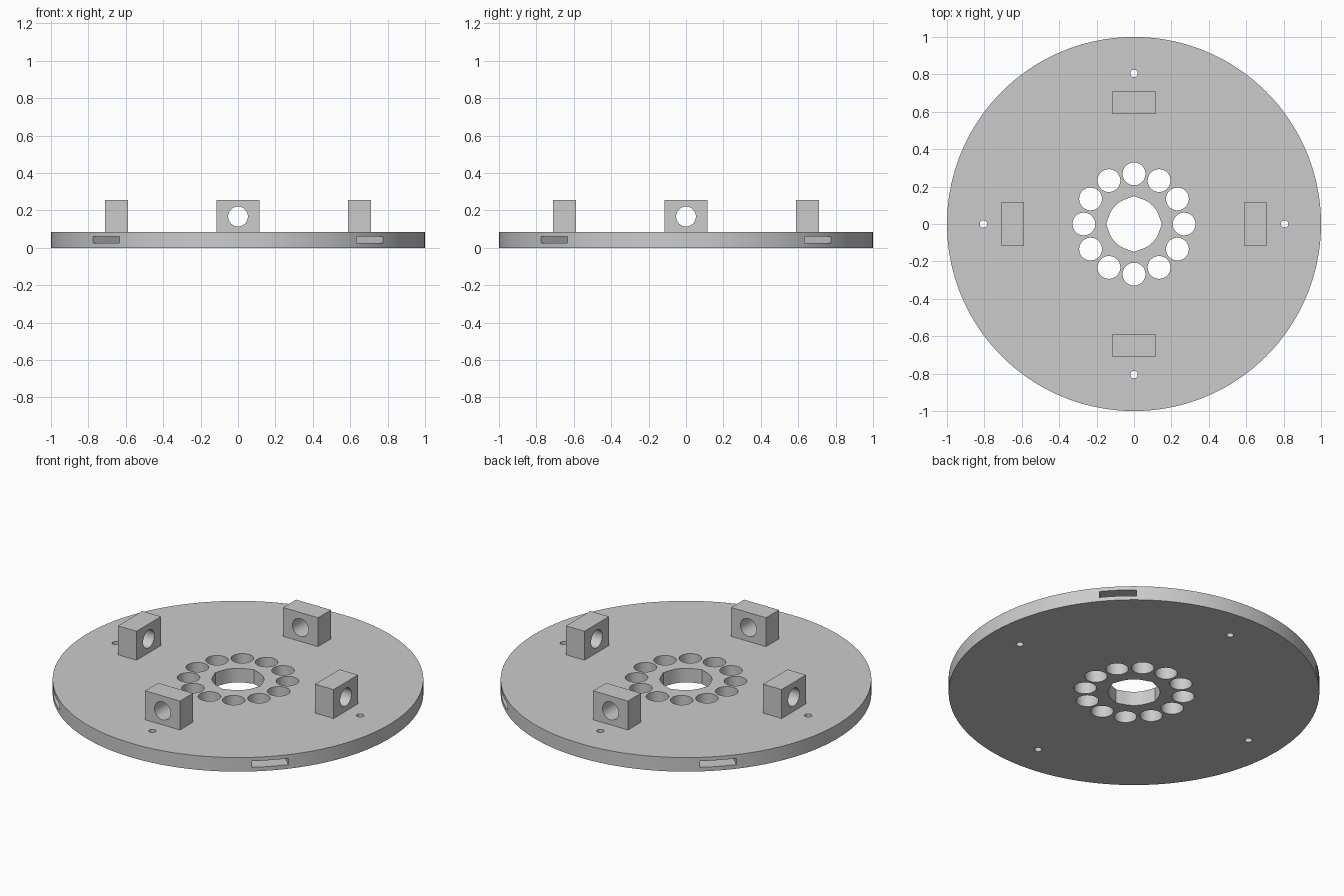
import bpy, bmesh, math
from mathutils import Matrix, Vector

if "Cube" in bpy.data.objects:
    bpy.data.objects.remove(bpy.data.objects["Cube"])

THICK = 0.084      # plate thickness
TOP = 0.256        # top of the blocks
BORE_Z = 0.167     # height of the block bores

grey = bpy.data.materials.new("plain_grey")
grey.use_nodes = True
grey.diffuse_color = (0.6, 0.6, 0.6, 1)
grey.node_tree.nodes["Principled BSDF"].inputs["Base Color"].default_value = (0.6, 0.6, 0.6, 1)


def make_object(name, bm):
    bmesh.ops.recalc_face_normals(bm, faces=bm.faces)
    mesh = bpy.data.meshes.new(name)
    bm.to_mesh(mesh)
    bm.free()
    mesh.materials.append(grey)
    obj = bpy.data.objects.new(name, mesh)
    bpy.context.collection.objects.link(obj)
    return obj


def add_cylinder(bm, radius, depth, matrix, segments):
    bmesh.ops.create_cone(bm, cap_ends=True, segments=segments, radius1=radius,
                          radius2=radius, depth=depth, matrix=matrix)


def add_box(bm, size, centre, angle=0):
    matrix = Matrix.Rotation(angle, 4, "Z") @ Matrix.Translation(centre) @ Matrix.Diagonal((*size, 1))
    bmesh.ops.create_cube(bm, size=1, matrix=matrix)


def polar(radius, angle, z):
    return Matrix.Translation((radius * math.cos(angle), radius * math.sin(angle), z))


def cut_and_shade(obj, cutter):
    cutter.hide_render = True
    mod = obj.modifiers.new("cut", "BOOLEAN")
    mod.operation = "DIFFERENCE"
    mod.solver = "EXACT"
    mod.object = cutter
    bpy.ops.object.select_all(action="DESELECT")
    bpy.context.view_layer.objects.active = obj
    obj.select_set(True)
    bpy.ops.object.modifier_apply(modifier=mod.name)
    bpy.data.objects.remove(cutter)
    bpy.ops.object.shade_smooth_by_angle(angle=math.radians(15))


def centre_opening(bm, radius=0.14, tip=0.149, steps=96):
    # Round opening drawn out to a slight point on each axis
    reach = math.acos(radius / tip)
    ring = []
    for i in range(steps):
        a = math.tau * i / steps
        off = abs((a + math.pi / 4) % (math.pi / 2) - math.pi / 4)
        r = radius / math.cos(max(reach - off, 0))
        ring.append(bm.verts.new((r * math.cos(a), r * math.sin(a), -0.1)))
    face = bm.faces.new(ring)
    new = bmesh.ops.extrude_face_region(bm, geom=[face])["geom"]
    bmesh.ops.translate(bm, vec=Vector((0, 0, 0.3)),
                        verts=[v for v in new if isinstance(v, bmesh.types.BMVert)])


# Round base plate
bm = bmesh.new()
add_cylinder(bm, 1, THICK, Matrix.Translation((0, 0, THICK / 2)), 144)
plate = make_object("base_plate", bm)

# Openings in the plate: centre, ring of holes, pin holes and rim slots
bm = bmesh.new()
centre_opening(bm)
for i in range(12):
    add_cylinder(bm, 0.061, 0.4, polar(0.268, math.tau * i / 12, 0), 48)
for i in range(4):
    quarter = math.tau * i / 4
    add_cylinder(bm, 0.02, 0.4, polar(0.805, quarter, 0), 24)
    add_box(bm, (0.4, 0.2, 0.037), (0.9, 0, 0.043), quarter + math.pi / 4)
cut_and_shade(plate, make_object("plate_cutter", bm))

# Four bored blocks standing on the plate
for i, side in enumerate(("left", "back", "right", "front")):
    angle = math.tau * i / 4
    bm = bmesh.new()
    add_box(bm, (0.122, 0.23, TOP - THICK), (0.649, 0, (TOP + THICK) / 2), angle)
    block = make_object(side + "_block", bm)
    bm = bmesh.new()
    lay_down = Matrix.Rotation(angle, 4, "Z") @ Matrix.Rotation(math.pi / 2, 4, "Y")
    add_cylinder(bm, 0.053, 0.4, polar(0.649, angle, BORE_Z) @ lay_down, 48)
    cut_and_shade(block, make_object("bore_cutter", bm))
